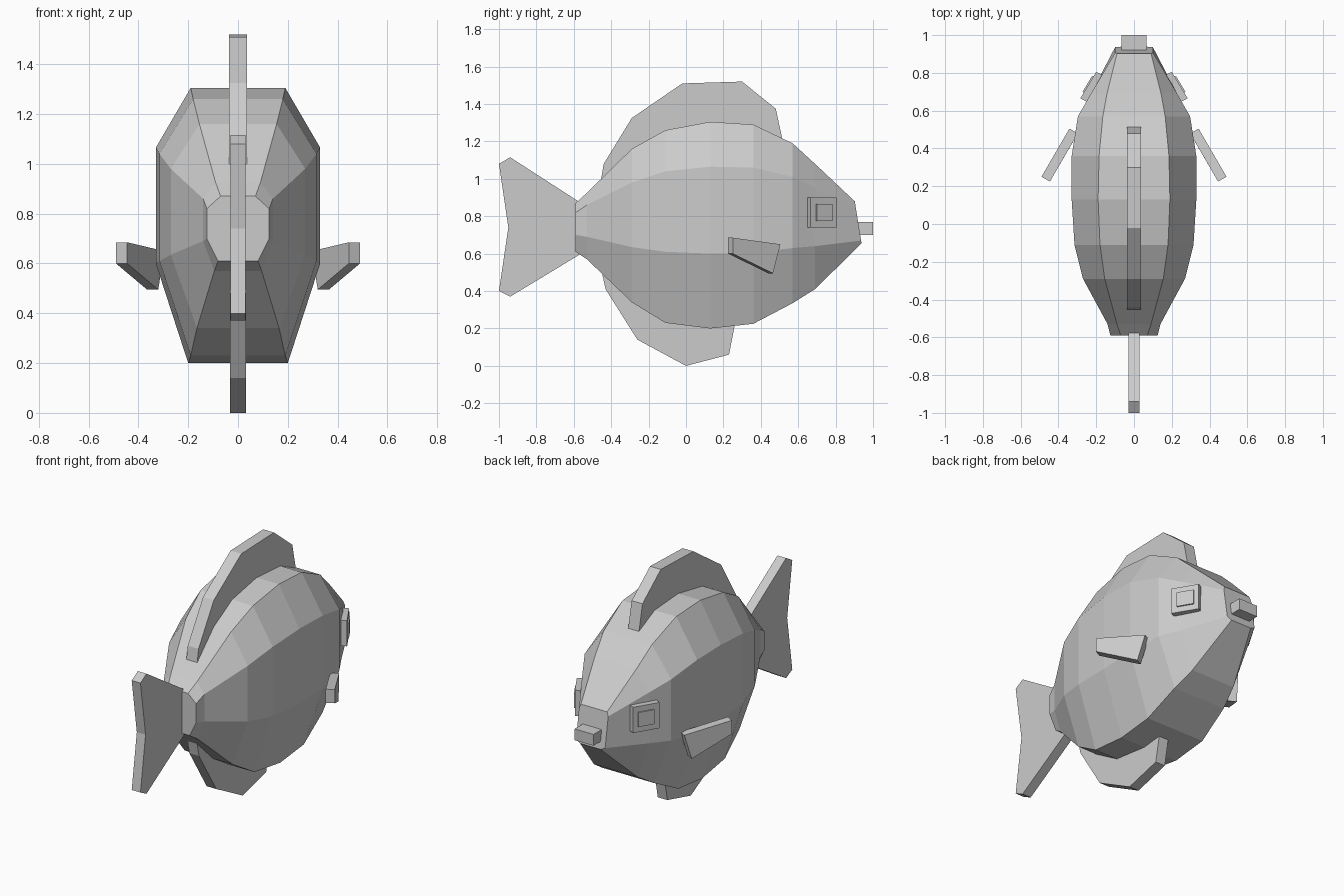
import bpy, bmesh
from mathutils import Vector

if "Cube" in bpy.data.objects:
    bpy.data.objects.remove(bpy.data.objects["Cube"])

grey = bpy.data.materials.new("plain grey")
grey.diffuse_color = (0.6, 0.6, 0.6, 1)
grey.use_nodes = True
grey.node_tree.nodes["Principled BSDF"].inputs["Base Color"].default_value = grey.diffuse_color


def finish(name, bm):
    bmesh.ops.recalc_face_normals(bm, faces=bm.faces[:])
    me = bpy.data.meshes.new(name)
    bm.to_mesh(me)
    bm.free()
    me.materials.append(grey)
    ob = bpy.data.objects.new(name, me)
    bpy.context.collection.objects.link(ob)
    return ob


def slab(name, pts, offset):
    """Flat outline extruded by an offset vector."""
    bm = bmesh.new()
    off = Vector(offset)
    a = [bm.verts.new(p) for p in pts]
    b = [bm.verts.new(Vector(p) + off) for p in pts]
    bm.faces.new(a)
    bm.faces.new(b[::-1])
    for i in range(len(a)):
        j = (i + 1) % len(a)
        bm.faces.new((a[i], a[j], b[j], b[i]))
    return finish(name, bm)


def fin(name, half, yz):
    return slab(name, [(-half, y, z) for y, z in yz], (2 * half, 0, 0))


# Body: eight-sided rings: y, top (x, z), side x, upper z, lower z, bottom (x, z)
rings = [
    (-0.59, 0.07, 0.87, 0.125, 0.82, 0.70, 0.08, 0.61),
    (-0.53, 0.09, 0.925, 0.14, 0.86, 0.69, 0.095, 0.57),
    (-0.29, 0.155, 1.16, 0.27, 0.98, 0.635, 0.165, 0.34),
    (-0.11, 0.18, 1.26, 0.315, 1.04, 0.61, 0.19, 0.23),
    (0.13, 0.19, 1.305, 0.33, 1.065, 0.60, 0.20, 0.20),
    (0.36, 0.185, 1.29, 0.33, 1.06, 0.605, 0.20, 0.225),
    (0.57, 0.165, 1.19, 0.297, 1.01, 0.63, 0.18, 0.335),
    (0.69, 0.143, 1.08, 0.228, 0.955, 0.64, 0.15, 0.41),
    (0.92, 0.09, 0.88, 0.10, 0.855, 0.67, 0.07, 0.655),
]
bm = bmesh.new()
loops = []
for y, tx, tz, sx, uz, lz, bx, bz in rings:
    half = [(tx, tz), (sx, uz), (sx, lz), (bx, bz)]
    outline = half + [(-x, z) for x, z in reversed(half)]
    # the snout face leans back toward the top
    lean = (lambda z: (0.77 - z) * 0.16) if y > 0.9 else (lambda z: 0)
    loops.append([bm.verts.new((x, y + lean(z), z)) for x, z in outline])
for a, b in zip(loops, loops[1:]):
    for i in range(8):
        j = (i + 1) % 8
        bm.faces.new((a[i], a[j], b[j], b[i]))
bm.faces.new(loops[0])
bm.faces.new(loops[-1])
finish("body", bm)

# Centre fins
fin("tail_fin", 0.03, [(-0.56, 0.87), (-0.94, 1.115), (-1.0, 1.08), (-0.95, 0.74),
                       (-1.0, 0.40), (-0.94, 0.37), (-0.56, 0.60)])
fin("back_fin", 0.037, [(-0.455, 0.99), (-0.44, 1.08), (-0.29, 1.325), (-0.02, 1.51),
                        (0.30, 1.52), (0.48, 1.375), (0.52, 1.19), (0.10, 1.20),
                        (-0.25, 1.08)])
fin("belly_fin", 0.033, [(-0.45, 0.50), (-0.43, 0.41), (-0.26, 0.14), (0.0, 0.0),
                         (0.23, 0.06), (0.265, 0.24), (0.0, 0.30), (-0.25, 0.38)])

# Mouth block
slab("mouth", [(-0.065, 0.90, 0.70), (0.065, 0.90, 0.70),
               (0.065, 0.90, 0.77), (-0.065, 0.90, 0.77)], (0, 0.10, 0))


def eye_square(y0, y1, z0, z1, lift):
    """Square lying on the slanted cheek plane, raised outward."""
    def p(y, z):
        x = 0.275 - (y - 0.68) * 0.6
        return (x + 0.86 * lift, y + 0.51 * lift, z)
    return [p(y0, z0), p(y1, z0), p(y1, z1), p(y0, z1)]


# Paired side fins and eyes
for side, s in (("right", 1), ("left", -1)):
    def mirrored(name, pts, off):
        slab(side + "_" + name, [(s * x, y, z) for x, y, z in pts],
             (s * off[0], off[1], off[2]))
    mirrored("side_fin", [(0.342, 0.505, 0.65), (0.365, 0.465, 0.495),
                          (0.49, 0.25, 0.60), (0.49, 0.25, 0.685)], (-0.045, -0.025, 0))
    mirrored("eye", eye_square(0.665, 0.805, 0.74, 0.90, 0), (-0.04, -0.02, 0))
    mirrored("pupil", eye_square(0.695, 0.78, 0.775, 0.865, 0.008), (-0.007, -0.004, 0))
